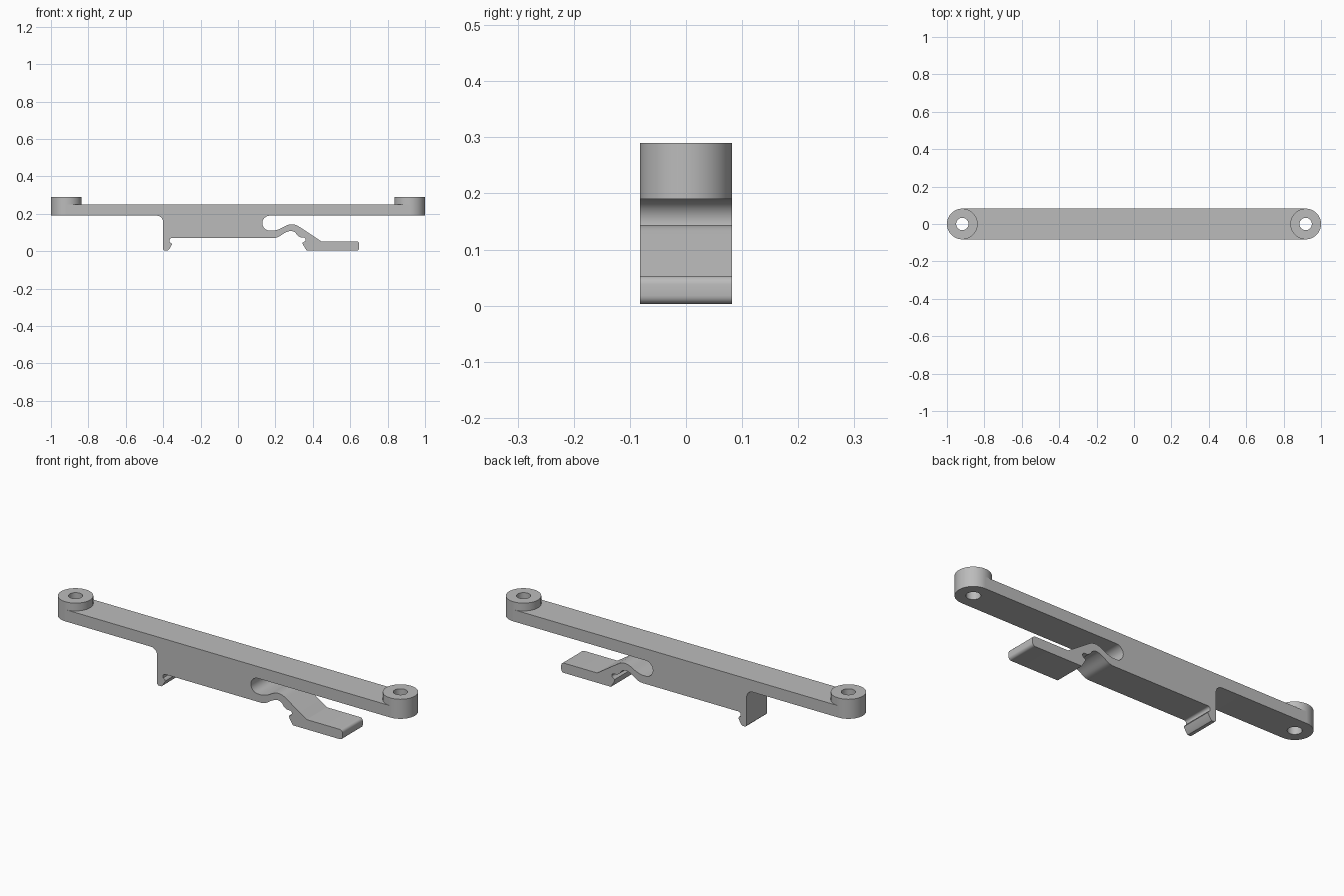
import bpy, bmesh
from math import cos, sin, radians, tau

HALF = 0.082          # half depth, also the boss radius
BOSS_X = 1 - HALF     # boss centre
BAR_LOW, BAR_TOP, BOSS_TOP = 0.19, 0.25, 0.29
HOLE = 0.033

old = bpy.data.objects.get("Cube")
if old:
    bpy.data.objects.remove(old, do_unlink=True)

grey = bpy.data.materials.new("plain grey")
grey.use_nodes = True
grey.diffuse_color = (0.5, 0.5, 0.5, 1)
grey.node_tree.nodes["Principled BSDF"].inputs["Base Color"].default_value = grey.diffuse_color


def arc(cx, cz, r, start, end, steps=10):
    angles = [radians(start + (end - start) * i / steps) for i in range(steps + 1)]
    return [(cx + r * cos(a), cz + r * sin(a)) for a in angles]


def smooth(points, steps=5):
    """Catmull-Rom curve through the points."""
    p = [points[0]] + points + [points[-1]]
    out = []
    for a, b, c, d in zip(p, p[1:], p[2:], p[3:]):
        for i in range(steps):
            t = i / steps
            out.append(tuple(0.5 * (2 * b[k] + (c[k] - a[k]) * t
                       + (2 * a[k] - 5 * b[k] + 4 * c[k] - d[k]) * t * t
                       + (3 * b[k] - a[k] - 3 * c[k] + d[k]) * t ** 3) for k in (0, 1)))
    return out + [points[-1]]


def finish(name, bm):
    bmesh.ops.recalc_face_normals(bm, faces=bm.faces)
    mesh = bpy.data.meshes.new(name)
    bm.to_mesh(mesh)
    bm.free()
    mesh.materials.append(grey)
    ob = bpy.data.objects.new(name, mesh)
    bpy.context.collection.objects.link(ob)
    return ob


def shade(ob):
    bpy.ops.object.select_all(action='DESELECT')
    ob.select_set(True)
    bpy.context.view_layer.objects.active = ob
    bpy.ops.object.shade_smooth_by_angle(angle=radians(32))


def tube(name, x, outer, inner, low, high, sides=64):
    """Upright ring; a solid cylinder when inner is zero."""
    bm = bmesh.new()
    rings = [(outer, low), (outer, high)] + ([(inner, high), (inner, low)] if inner else [])
    loops = [[bm.verts.new((x + r * cos(tau * i / sides), r * sin(tau * i / sides), z))
              for i in range(sides)] for r, z in rings]
    pairs = list(zip(loops, loops[1:]))
    if inner:
        pairs.append((loops[-1], loops[0]))
    else:
        for loop in loops:
            bm.faces.new(loop)
    for a, b in pairs:
        for i in range(sides):
            j = (i + 1) % sides
            bm.faces.new((a[i], a[j], b[j], b[i]))
    return finish(name, bm)


# Side profile: bar, fixed hook, body, spring arm and finger tab
profile = [(-BOSS_X, BAR_TOP), (-BOSS_X, BAR_LOW)]
profile += arc(-0.435, BAR_LOW - 0.035, 0.035, 90, 0)
profile += [(-0.4, 0.01), (-0.393, 0.003), (-0.376, 0.003), (-0.368, 0.01),
            (-0.353, 0.036), (-0.357, 0.043), (-0.366, 0.048), (-0.366, 0.058)]
profile += arc(-0.354, 0.058, 0.012, 180, 90, 4)
profile += smooth([(0.19, 0.07), (0.215, 0.076), (0.25, 0.098), (0.28, 0.108),
                   (0.303, 0.102), (0.318, 0.084), (0.334, 0.074)])
profile += [(0.35, 0.074)] + arc(0.35, 0.062, 0.012, 60, -60, 5)
profile += [(0.346, 0.046), (0.346, 0.038), (0.367, 0.003)]
profile += arc(0.633, 0.018, 0.015, -90, 0, 5) + arc(0.633, 0.038, 0.015, 0, 90, 5)
profile += [(0.445, 0.053)]
profile += smooth([(0.335, 0.126), (0.31, 0.14), (0.285, 0.144), (0.26, 0.138),
                   (0.225, 0.12), (0.195, 0.111), (0.17, 0.11)])
profile += arc(0.17, 0.15, 0.04, 260, 90, 16)
profile += [(BOSS_X, BAR_LOW), (BOSS_X, BAR_TOP)]

bm = bmesh.new()
face = bm.faces.new([bm.verts.new((x, -HALF, z)) for x, z in profile])
moved = bmesh.ops.extrude_face_region(bm, geom=[face], use_keep_orig=True)["geom"]
bmesh.ops.translate(bm, vec=(0, 2 * HALF, 0),
                    verts=[v for v in moved if isinstance(v, bmesh.types.BMVert)])
bar = finish("clip_bar", bm)

# Clear the bar ends where the bosses sit, then add the bosses
for side, word in ((-1, "right"), (1, "left")):
    cutter = tube("end_cutter", side * BOSS_X, HALF - 0.004, 0, 0.1, 0.4)
    mod = bar.modifiers.new("end_cut", 'BOOLEAN')
    mod.operation, mod.solver, mod.object = 'DIFFERENCE', 'EXACT', cutter
    bpy.context.view_layer.objects.active = bar
    bpy.ops.object.modifier_apply(modifier=mod.name)
    bpy.data.objects.remove(cutter, do_unlink=True)
    shade(tube(word + "_screw_boss", side * BOSS_X, HALF, HOLE, BAR_LOW, BOSS_TOP))
shade(bar)
